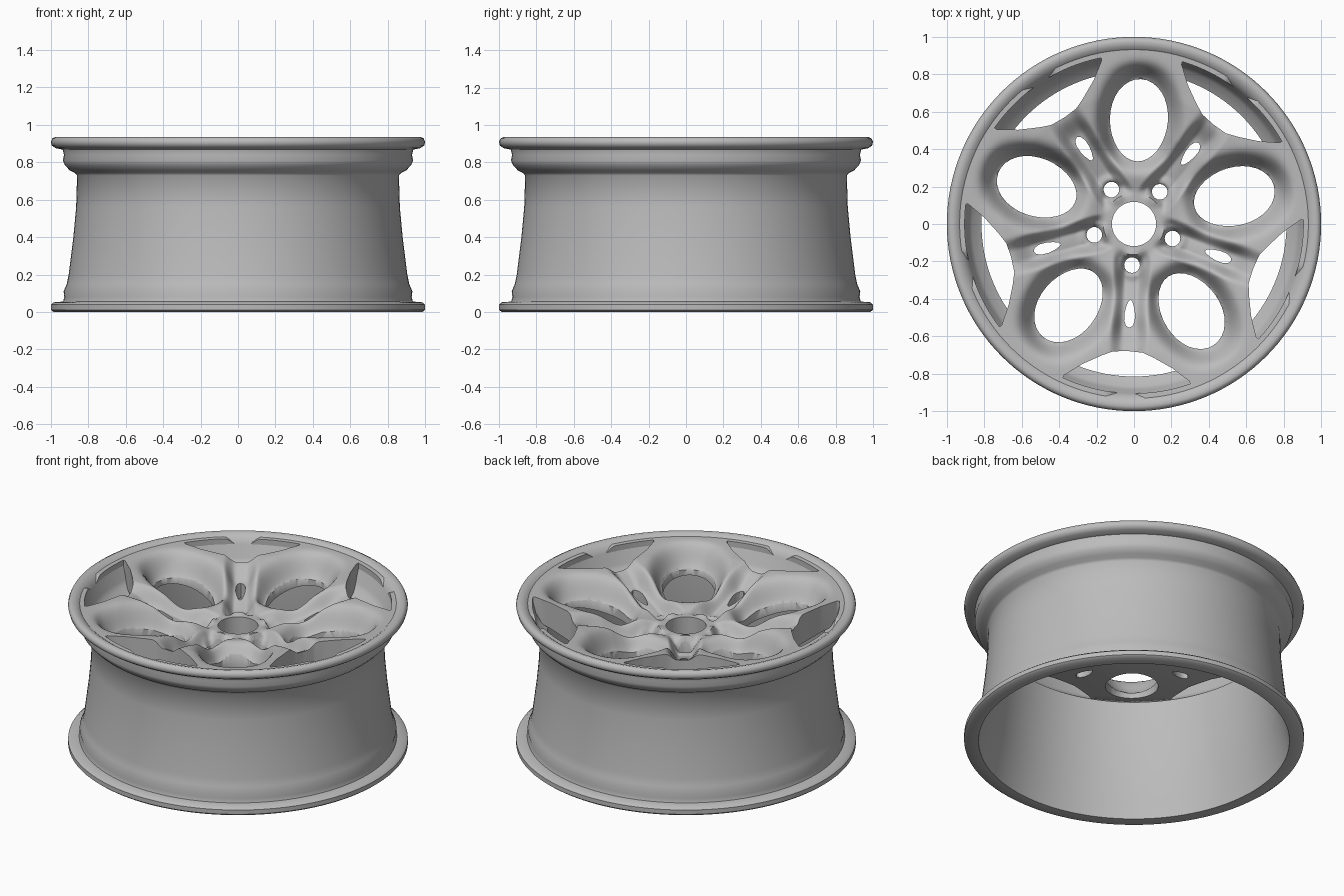
import bpy
import bmesh
from math import sin, cos, pi, radians, hypot, exp, atan2

cube = bpy.data.objects.get("Cube")
if cube:
    bpy.data.objects.remove(cube, do_unlink=True)

metal = bpy.data.materials.new("grey metal")
metal.use_nodes = True
grey = (0.5, 0.5, 0.5, 1)
metal.diffuse_color = grey
metal.node_tree.nodes["Principled BSDF"].inputs["Base Color"].default_value = grey

STEP = 2 * pi / 5          # five-fold symmetry
GAP = radians(-92.7)       # direction of the first gap between spokes


def smooth(a, b, x):
    t = min(1, max(0, (x - a) / (b - a)))
    return t * t * (3 - 2 * t)


def ramp(points, x):
    for (x0, y0), (x1, y1) in zip(points, points[1:]):
        if x <= x1:
            return y0 + (y1 - y0) * max(0, x - x0) / (x1 - x0)
    return points[-1][1]


def finish(name, bm):
    bmesh.ops.recalc_face_normals(bm, faces=bm.faces)
    mesh = bpy.data.meshes.new(name)
    bm.to_mesh(mesh)
    bm.free()
    mesh.materials.append(metal)
    obj = bpy.data.objects.new(name, mesh)
    bpy.context.collection.objects.link(obj)
    return obj


def shade(obj, angle):
    bpy.ops.object.select_all(action='DESELECT')
    obj.select_set(True)
    bpy.context.view_layer.objects.active = obj
    bpy.ops.object.shade_smooth_by_angle(angle=radians(angle))


def ring_solid(name, loops, segments, point):
    """Closed ring: point(loop, angle) gives each vertex of the cross-section."""
    bm = bmesh.new()
    rows = []
    for s in range(segments):
        a = 2 * pi * s / segments
        rows.append([bm.verts.new(point(p, a)) for p in loops])
    n = len(loops)
    for s in range(segments):
        r0, r1 = rows[s], rows[(s + 1) % segments]
        for i in range(n):
            j = (i + 1) % n
            bm.faces.new((r0[i], r1[i], r1[j], r0[j]))
    return finish(name, bm)


# Barrel with both flanges, as one lathed section
section = [(0.915, 0), (0.985, 0), (1, 0.012), (1, 0.04), (0.985, 0.052), (0.935, 0.056),
           (0.928, 0.08), (0.932, 0.11), (0.915, 0.15), (0.905, 0.2), (0.88, 0.4), (0.865, 0.56),
           (0.86, 0.73), (0.872, 0.744), (0.9, 0.758), (0.925, 0.785), (0.936, 0.81), (0.93, 0.84),
           (0.937, 0.868), (0.975, 0.876), (0.995, 0.89), (1, 0.91), (0.992, 0.928), (0.975, 0.936),
           (0.95, 0.929), (0.925, 0.912), (0.905, 0.88), (0.885, 0.8), (0.865, 0.77), (0.815, 0.735),
           (0.82, 0.6), (0.86, 0.25), (0.895, 0.1)]
barrel = ring_solid("barrel", section, 128,
                    lambda p, a: (p[0] * cos(a), p[0] * sin(a), p[1]))
shade(barrel, 48)


# Face: sculpted disc, bowl-shaped spokes with sunken channels between them
RIDGE = [(0, 0.77), (0.18, 0.775), (0.32, 0.82), (0.5, 0.88), (0.7, 0.908), (0.94, 0.917)]
UNDER = [(0, 0.65), (0.32, 0.65), (0.6, 0.7), (0.87, 0.76), (0.93, 0.885), (0.95, 0.885)]


def top_height(r, a):
    u = (a - GAP + STEP / 2) % STEP - STEP / 2      # angle from nearest gap
    v = (a - GAP) % STEP - STEP / 2                 # angle from nearest spoke
    side = abs(r * sin(u))
    z = ramp(RIDGE, r)
    # Bowl around each large opening
    e = hypot((r * cos(v) - 0.555) / 0.22, r * sin(v) / 0.155)
    z -= 0.14 * exp(-max(0, e - 0.95) ** 2 / 0.13) * smooth(0.22, 0.42, r) * (1 - smooth(0.8, 0.92, r))
    # Channel holding the bolt hole, shallower towards the rim window
    depth = 0.1 * smooth(0.15, 0.22, r) * (1 - 0.6 * smooth(0.55, 0.68, r))
    z -= depth * (1 - smooth(0.03, 0.105, side))
    # Raised seat around each bolt hole
    seat = hypot(r * cos(u) - 0.22, r * sin(u))
    z += 0.02 * exp(-((seat - 0.055) / 0.02) ** 2)
    return max(z, ramp(UNDER, r) + 0.02)


radii = [0.118 + 0.822 * i / 54 for i in range(55)]
loops = [(r, True) for r in radii] + [(r, False) for r in reversed(radii[::6])]
face = ring_solid("spoked_face", loops, 320, lambda p, a: (
    p[0] * cos(a), p[0] * sin(a), top_height(p[0], a) if p[1] else ramp(UNDER, p[0])))


# Openings: outlines given as (distance outward, sideways) along a direction
def oval(centre, long, wide, egg, count):
    pts = []
    for i in range(count):
        t = 2 * pi * i / count
        pts.append((centre + long * cos(t), wide * sin(t) * (1 + egg * cos(t))))
    return pts


def window_outline():
    inner = [(0.825, 0.335), (0.76, 0.24), (0.71, 0.14), (0.685, 0.08), (0.68, 0)]
    inner += [(x, -y) for x, y in inner[-2::-1]]
    end = atan2(0.335, 0.825)
    return inner + [(0.905 * cos(t), 0.905 * sin(t))
                    for t in [end * (i / 8 - 1) for i in range(17)]]


cutters = bmesh.new()


def prism(outline, angle):
    layers = []
    for z in (0.4, 1.1):
        layers.append([cutters.verts.new((x * cos(angle) - y * sin(angle),
                                          x * sin(angle) + y * cos(angle), z)) for x, y in outline])
    low, high = layers
    cutters.faces.new(low[::-1])
    cutters.faces.new(high)
    for i in range(len(low)):
        j = (i + 1) % len(low)
        cutters.faces.new((low[i], low[j], high[j], high[i]))


for k in range(5):
    gap = GAP + k * STEP
    prism(oval(0.555, 0.22, 0.155, 0.05, 32), gap + STEP / 2)  # large opening
    prism(window_outline(), gap)                               # window by the rim
    prism(oval(0.48, 0.075, 0.028, 0.3, 12), gap)              # slot
    prism(oval(0.22, 0.042, 0.042, 0, 16), gap)                # bolt hole

cutter = finish("opening_cutter", cutters)
cutter.hide_render = True
cut = face.modifiers.new("openings", 'BOOLEAN')
cut.operation = 'DIFFERENCE'
cut.solver = 'EXACT'
cut.object = cutter
bpy.context.view_layer.objects.active = face
bpy.ops.object.modifier_apply(modifier=cut.name)
bpy.data.objects.remove(cutter, do_unlink=True)
shade(face, 55)
